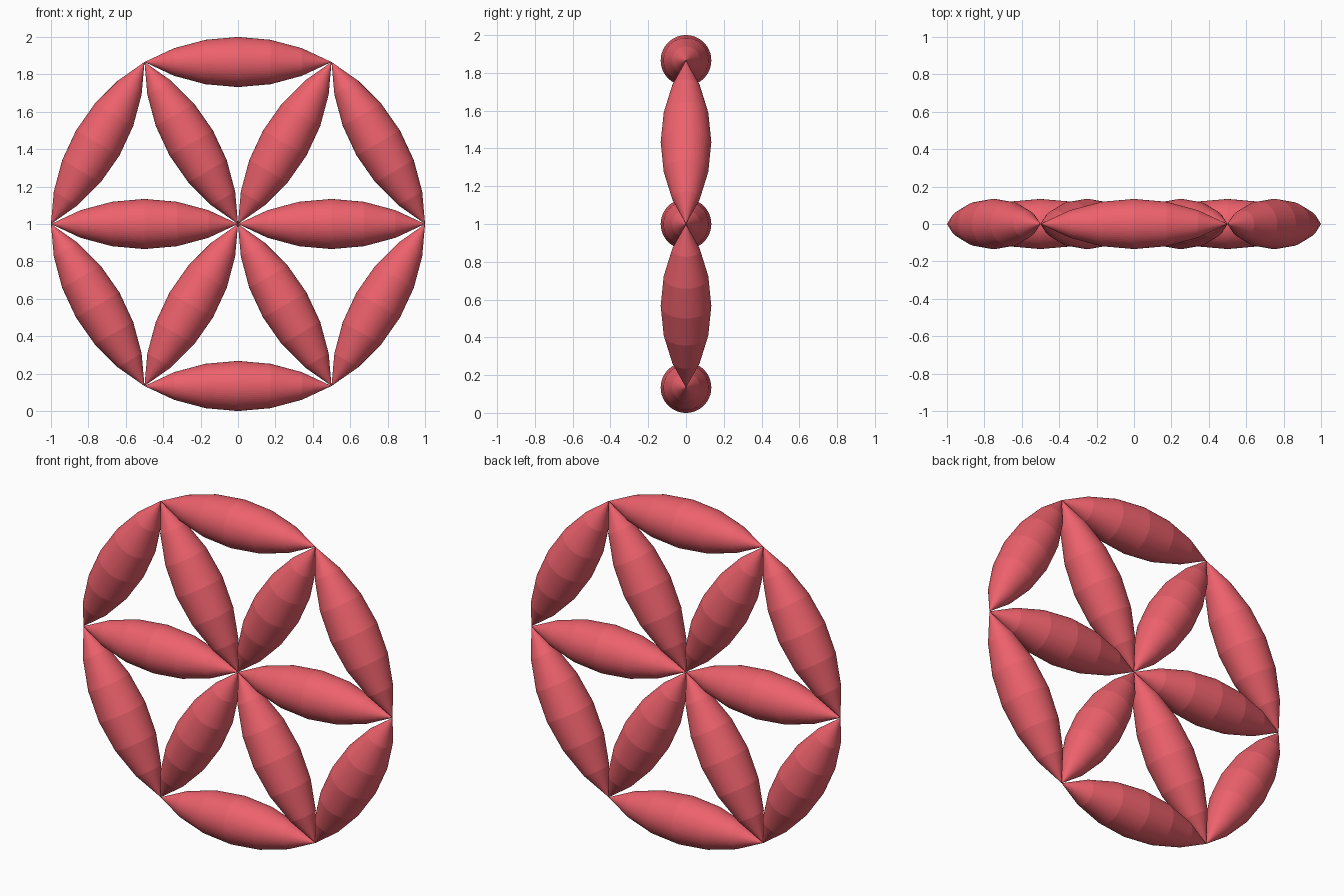
import bpy, bmesh
from math import sin, cos, radians
from mathutils import Vector, Matrix

if "Cube" in bpy.data.objects:
    bpy.data.objects.remove(bpy.data.objects["Cube"])

SIDES = 64
CENTRE = Vector((0, 0, 1))

red = bpy.data.materials.new("petal_red")
red.diffuse_color = (0.85, 0.12, 0.15, 1)
red.use_nodes = True
red.node_tree.nodes["Principled BSDF"].inputs["Base Color"].default_value = red.diffuse_color

# Petal mesh: a 60 degree arc of a unit circle spun about its chord (local x)
bm = bmesh.new()
arc = [bm.verts.new((sin(radians(a)), 0, cos(radians(a)) - cos(radians(30))))
       for a in range(-30, 31, 10)]
edges = [bm.edges.new(pair) for pair in zip(arc, arc[1:])]
bmesh.ops.spin(bm, geom=arc + edges, cent=(0, 0, 0), axis=(1, 0, 0),
               angle=radians(360), steps=SIDES, use_duplicate=False)
bmesh.ops.remove_doubles(bm, verts=bm.verts, dist=1e-4)
bmesh.ops.recalc_face_normals(bm, faces=bm.faces)
petal_mesh = bpy.data.meshes.new("petal")
bm.to_mesh(petal_mesh)
bm.free()
petal_mesh.materials.append(red)


def add_petal(name, start, end):
    """Lay one petal between two points of the front plane."""
    d = (end - start).normalized()
    side = Vector((0, 1, 0))
    ob = bpy.data.objects.new(name, petal_mesh)
    rot = Matrix((d, side, d.cross(side))).transposed().to_4x4()
    ob.matrix_world = Matrix.Translation((start + end) / 2) @ rot
    bpy.context.collection.objects.link(ob)


# Six petals from the centre and six round the rim
corners = [CENTRE + Vector((cos(radians(60 * k)), 0, sin(radians(60 * k)))) for k in range(6)]
for k in range(6):
    add_petal(f"inner_petal_{k + 1}", CENTRE, corners[k])
    add_petal(f"rim_petal_{k + 1}", corners[k], corners[(k + 1) % 6])
